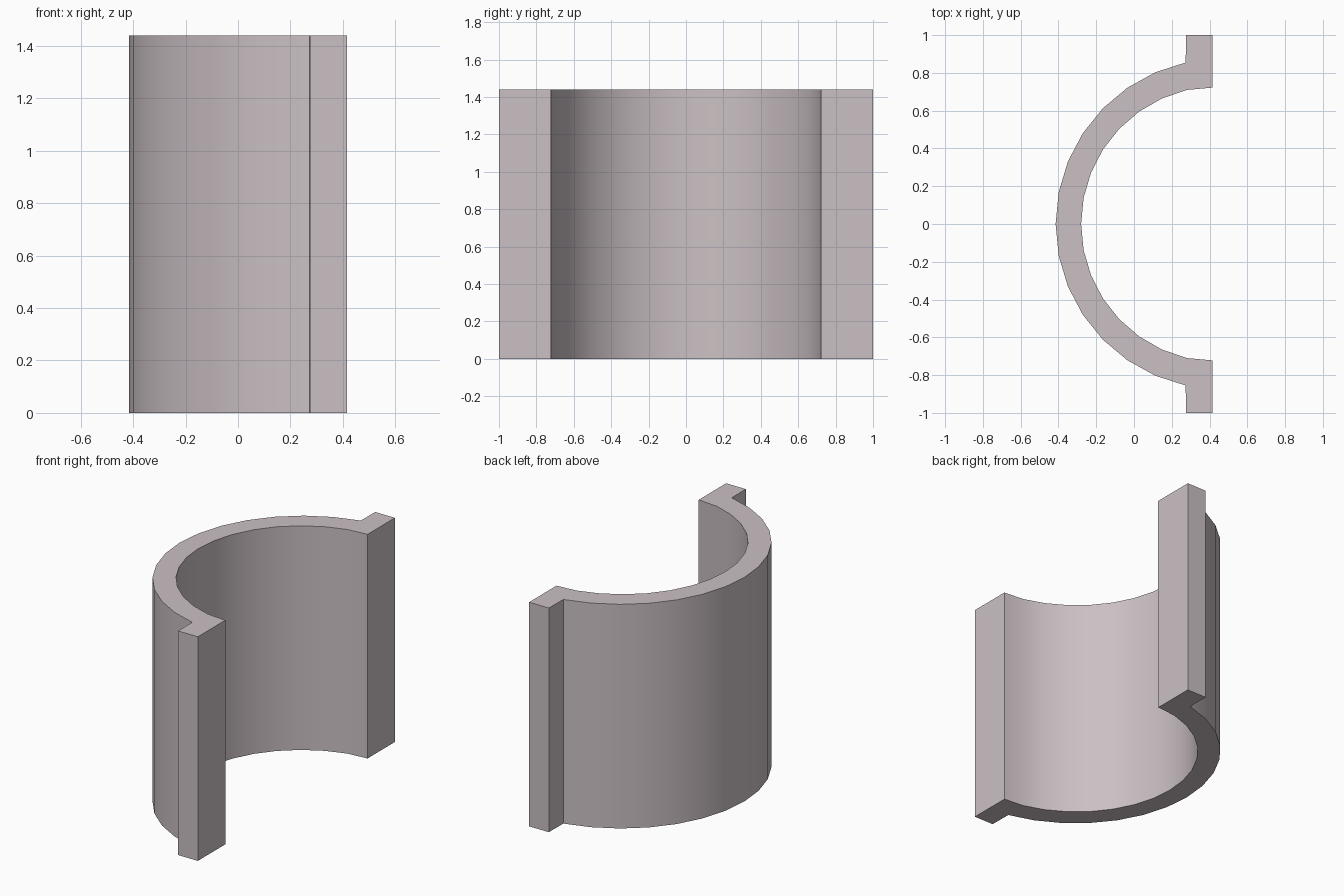
import bpy, bmesh, math

if "Cube" in bpy.data.objects:
    bpy.data.objects.remove(bpy.data.objects["Cube"])

HEIGHT = 1.44
STEPS = 7  # arc segments from the middle to each flange


def arc(cx, r, end_deg):
    """Arc points from the lower end, around the -x side, to the upper end."""
    pts = []
    for i in range(-STEPS, STEPS + 1):
        a = math.radians(end_deg * i / STEPS)
        pts.append((cx - r * math.cos(a), r * math.sin(a)))
    return pts


# Half-pipe section with a flange at each end
outer = arc(0.46, 0.875, 77.7)
inner = arc(0.45, 0.73, 76.5)
flange_top = [(0.275, 1.0), (0.415, 1.0), (0.415, 0.722)]
flange_bottom = [(x, -y) for x, y in reversed(flange_top)]
profile = outer + flange_top + inner[::-1] + flange_bottom

# Extrude the section upward
bm = bmesh.new()
base = bm.faces.new([bm.verts.new((x, y, 0)) for x, y in profile])
ext = bmesh.ops.extrude_face_region(bm, geom=[base], use_keep_orig=True)
top = [g for g in ext["geom"] if isinstance(g, bmesh.types.BMVert)]
bmesh.ops.translate(bm, verts=top, vec=(0, 0, HEIGHT))
bmesh.ops.recalc_face_normals(bm, faces=bm.faces[:])
mesh = bpy.data.meshes.new("flanged_half_shell")
bm.to_mesh(mesh)
bm.free()

shell = bpy.data.objects.new("flanged_half_shell", mesh)
bpy.context.collection.objects.link(shell)

# Single pinkish grey colour
mat = bpy.data.materials.new("pinkish grey")
mat.diffuse_color = (0.60, 0.53, 0.55, 1)
mat.use_nodes = True
mat.node_tree.nodes["Principled BSDF"].inputs["Base Color"].default_value = mat.diffuse_color
mesh.materials.append(mat)

# Smooth curved walls, sharp corners
bpy.context.view_layer.objects.active = shell
shell.select_set(True)
bpy.ops.object.shade_smooth_by_angle(angle=math.radians(30))
